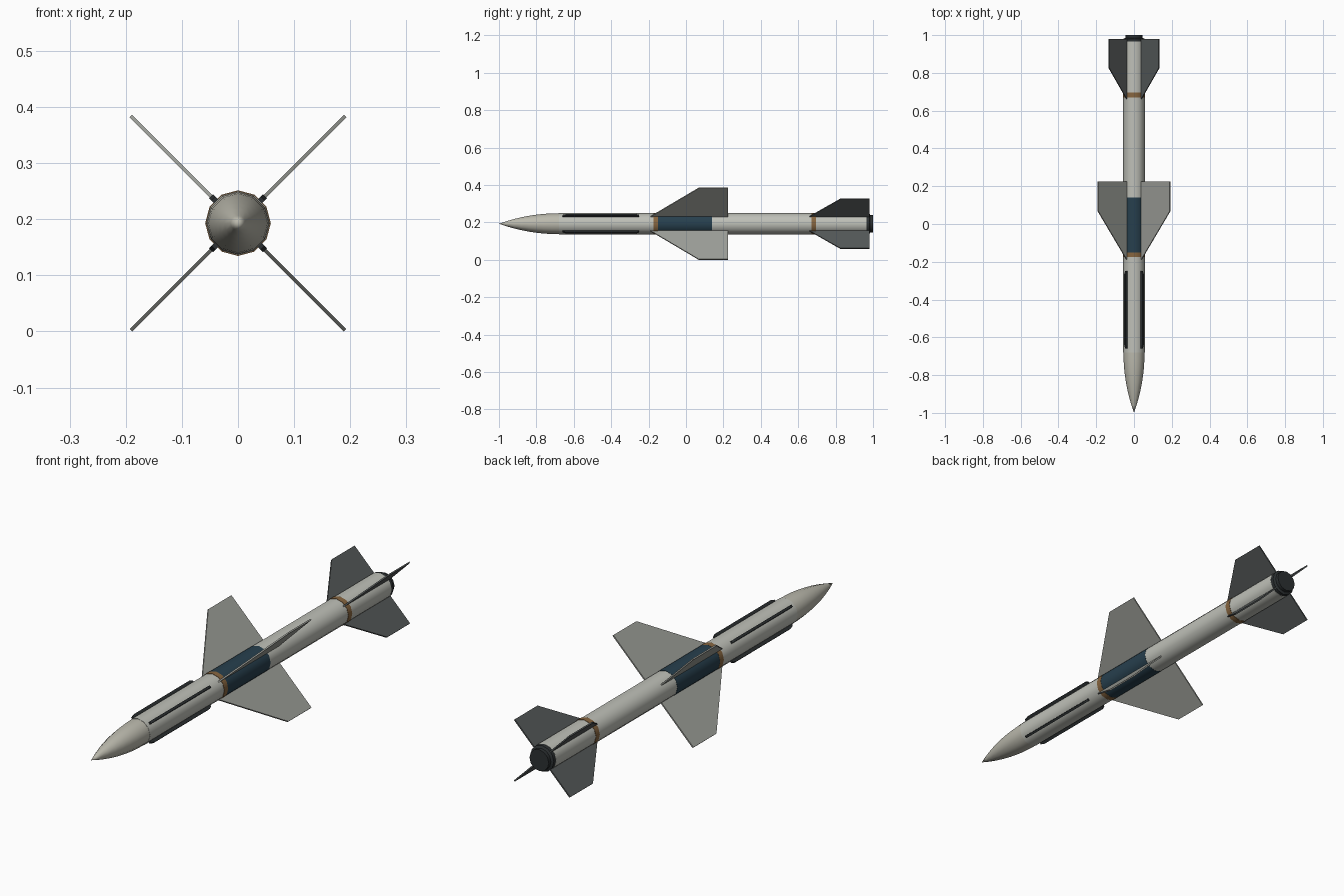
import bpy, bmesh, math
from mathutils import Matrix, Vector

if "Cube" in bpy.data.objects:
    bpy.data.objects.remove(bpy.data.objects["Cube"])

CZ = 0.193      # height of the body axis
SIDES = 12


def material(name, r, g, b):
    m = bpy.data.materials.new(name)
    m.diffuse_color = (r, g, b, 1)
    m.use_nodes = True
    m.node_tree.nodes["Principled BSDF"].inputs["Base Color"].default_value = m.diffuse_color
    return m


BODY = material("body_grey", 0.52, 0.53, 0.48)
NOSE = material("nose_cream", 0.50, 0.49, 0.42)
WING = material("wing_grey", 0.34, 0.35, 0.32)
TAIL = material("tail_dark", 0.09, 0.10, 0.10)
BLUE = material("band_blue", 0.02, 0.05, 0.075)
BROWN = material("band_brown", 0.24, 0.13, 0.05)
BLACK = material("black", 0.025, 0.03, 0.032)


def finish(bm, name, mat, smooth):
    bmesh.ops.recalc_face_normals(bm, faces=bm.faces)
    me = bpy.data.meshes.new(name)
    bm.to_mesh(me)
    bm.free()
    ob = bpy.data.objects.new(name, me)
    bpy.context.collection.objects.link(ob)
    me.materials.append(mat)
    if smooth:
        bpy.ops.object.select_all(action='DESELECT')
        ob.select_set(True)
        bpy.context.view_layer.objects.active = ob
        bpy.ops.object.shade_smooth_by_angle(angle=math.radians(40))
    return ob


def lathe(name, profile, mat):
    """Revolve (y, radius) points about the body axis."""
    bm = bmesh.new()
    rings = []
    for y, r in profile:
        if r == 0:
            rings.append([bm.verts.new((0, y, CZ))] * SIDES)
        else:
            rings.append([bm.verts.new((r * math.cos(a), y, CZ + r * math.sin(a)))
                          for a in (2 * math.pi * i / SIDES for i in range(SIDES))])
    for a, b in zip(rings, rings[1:]):
        for i in range(SIDES):
            j = (i + 1) % SIDES
            bm.faces.new(list(dict.fromkeys((a[i], a[j], b[j], b[i]))))
    for ring, (y, r) in ((rings[0], profile[0]), (rings[-1], profile[-1])):
        if r > 0:
            bm.faces.new(ring)
    return finish(bm, name, mat, True)


def fin_set(name, outline, thick, mat):
    """Four flat plates from a (radius, y) outline, in an X around the body."""
    for k in range(4):
        bm = bmesh.new()
        f = bm.faces.new([bm.verts.new((r, y, -thick / 2)) for r, y in outline])
        ext = bmesh.ops.extrude_face_region(bm, geom=[f])
        top = [v for v in ext["geom"] if isinstance(v, bmesh.types.BMVert)]
        bmesh.ops.translate(bm, verts=top, vec=Vector((0, 0, thick)))
        bm.transform(Matrix.Translation((0, 0, CZ)) @
                     Matrix.Rotation(math.radians(45 + 90 * k), 4, 'Y'))
        finish(bm, f"{name}_{k + 1}", mat, False)


# Pointed nose (tangent ogive)
L, R = 0.32, 0.056
rho = (R * R + L * L) / (2 * R)
nose = [(-1, 0)]
for i in range(1, 9):
    x = L * i / 8
    nose.append((-1 + x, math.sqrt(rho * rho - (L - x) ** 2) + R - rho))
lathe("nose", nose, NOSE)

# Body tube and coloured bands
lathe("body", [(-0.68, 0.057), (0.965, 0.057)], BODY)
lathe("blue_band", [(-0.15, 0.0578), (0.14, 0.0578)], BLUE)
lathe("front_ring", [(-0.175, 0.0585), (-0.15, 0.0585)], BROWN)
lathe("rear_ring", [(0.67, 0.0585), (0.695, 0.0585)], BROWN)

# Exhaust nozzle
lathe("nozzle", [(0.96, 0.056), (0.98, 0.056), (0.985, 0.046), (1.0, 0.046)], BLACK)

# Strakes, wings and tail fins
fin_set("strake", [(0.05, -0.66), (0.062, -0.66), (0.068, -0.64),
                   (0.068, -0.265), (0.062, -0.25), (0.05, -0.25)], 0.01, BLACK)
fin_set("wing", [(0.05, -0.195), (0.27, 0.068), (0.27, 0.225), (0.05, 0.225)], 0.006, WING)
fin_set("tail_fin", [(0.05, 0.655), (0.187, 0.825), (0.187, 0.98), (0.05, 0.98)], 0.006, TAIL)
